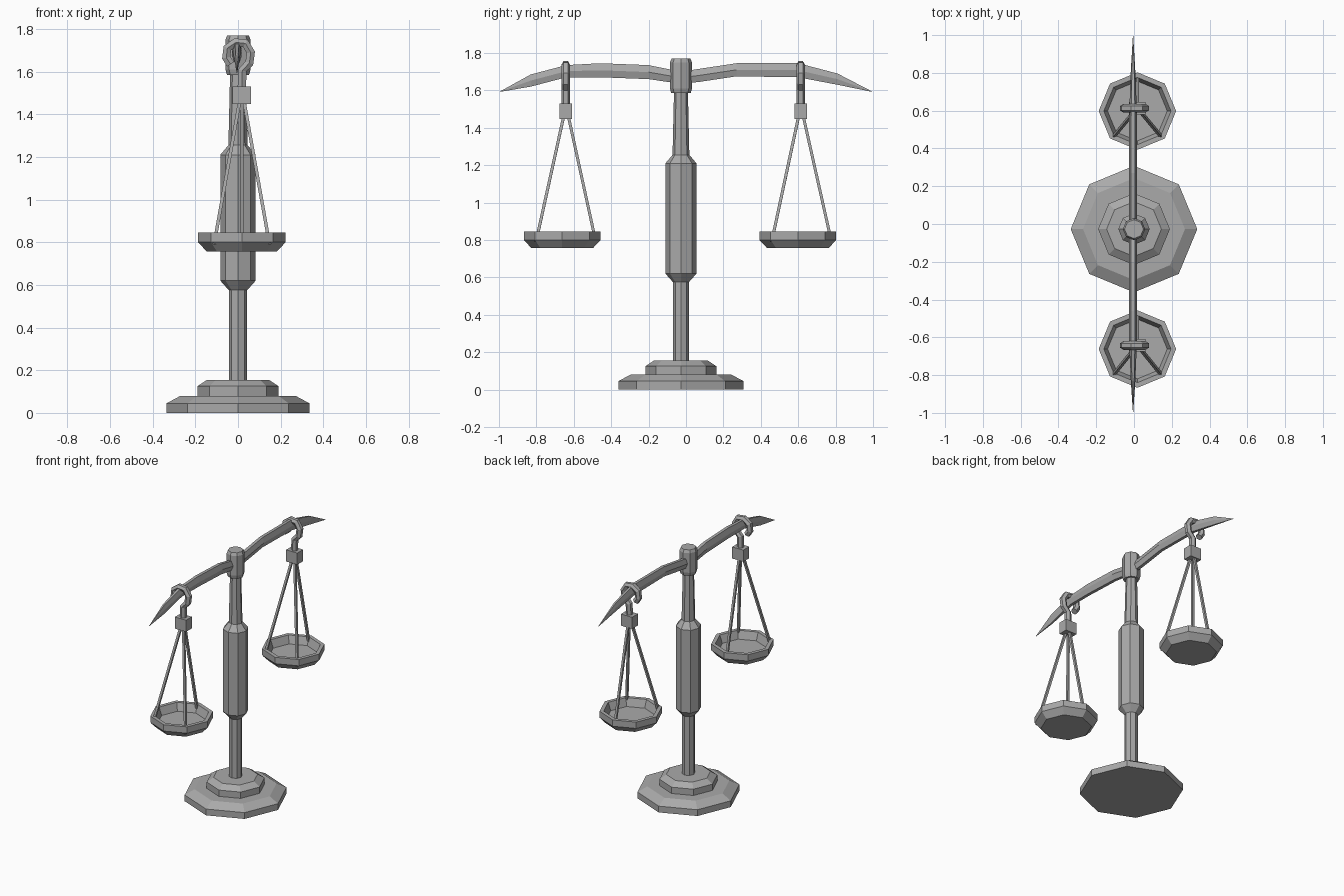
import bpy, bmesh, math
from mathutils import Vector

cube = bpy.data.objects.get("Cube")
if cube:
    bpy.data.objects.remove(cube)

metal = bpy.data.materials.new("grey_metal")
metal.use_nodes = True
GREY = (0.4, 0.4, 0.4, 1)
metal.diffuse_color = GREY
metal.node_tree.nodes["Principled BSDF"].inputs["Base Color"].default_value = GREY


def loft(name, rings):
    """Skin a list of equal-length point rings and cap both ends."""
    bm = bmesh.new()
    loops = [[bm.verts.new(p) for p in ring] for ring in rings]
    n = len(loops[0])
    for a, b in zip(loops, loops[1:]):
        for i in range(n):
            j = (i + 1) % n
            bm.faces.new((a[i], a[j], b[j], b[i]))
    bm.faces.new(loops[0])
    bm.faces.new(loops[-1])
    bmesh.ops.recalc_face_normals(bm, faces=bm.faces)
    mesh = bpy.data.meshes.new(name)
    bm.to_mesh(mesh)
    bm.free()
    mesh.materials.append(metal)
    obj = bpy.data.objects.new(name, mesh)
    bpy.context.collection.objects.link(obj)
    return obj


def turned(name, profile, x, y, sides=8):
    """Lathe a (radius, height) profile around a vertical axis."""
    turn = math.tau / sides
    return loft(name, [[(x + r * math.cos(i * turn), y + r * math.sin(i * turn), z)
                        for i in range(sides)] for r, z in profile])


def tube(name, path, radius, sides, up=Vector((0, 1, 0))):
    """Sweep a regular polygon along a path of points."""
    path = [Vector(p) for p in path]
    rings = []
    for i, p in enumerate(path):
        along = (path[min(i + 1, len(path) - 1)] - path[max(i - 1, 0)]).normalized()
        side = along.cross(up).normalized()
        over = side.cross(along)
        rings.append([p + radius * (side * math.cos(a) + over * math.sin(a))
                      for a in (math.tau * (k + 0.5) / sides for k in range(sides))])
    return loft(name, rings)


# Stand: two bevelled octagonal steps, column with thick grip, and head
AXIS_Y = -0.027
turned("base_step", [(0.335, 0), (0.335, 0.045), (0.27, 0.08)], 0, AXIS_Y)
turned("upper_step", [(0.19, 0.07), (0.19, 0.125), (0.145, 0.155)], 0, AXIS_Y)
turned("column", [(0.043, 0.15), (0.043, 0.575), (0.083, 0.62), (0.083, 1.21),
                  (0.045, 1.255), (0.037, 1.6)], 0, AXIS_Y)
turned("column_head", [(0.052, 1.585), (0.059, 1.61), (0.059, 1.75), (0.05, 1.77)],
       0, AXIS_Y)

# Balance beam: hexagonal section, (y, bottom, top, half width) stations
stations = [(-0.995, 1.592, 1.594, 0.001), (-0.83, 1.62, 1.685, 0.012),
            (-0.64, 1.67, 1.735, 0.02), (-0.46, 1.67, 1.745, 0.022),
            (-0.2, 1.66, 1.735, 0.022), (AXIS_Y, 1.635, 1.7, 0.022),
            (0.07, 1.645, 1.715, 0.022), (0.27, 1.675, 1.745, 0.022),
            (0.6, 1.67, 1.745, 0.02), (0.81, 1.63, 1.69, 0.012),
            (0.995, 1.592, 1.594, 0.001)]
beam_rings = []
for y, low, high, w in stations:
    mid = (low + high) / 2
    beam_rings.append([Vector((x - 0.005, y, z)) for x, z in (
        (w, mid), (w / 2, high), (-w / 2, high), (-w, mid), (-w / 2, low), (w / 2, low))])
loft("balance_beam", beam_rings)

# Hanging sets: hook, block, three rods and a dished pan at each end
HX = 0.018
HOOK = [(-0.035, 1.635), (-0.055, 1.665), (-0.05, 1.71), (-0.01, 1.737),
        (0.035, 1.732), (0.06, 1.69), (0.053, 1.64), (0.02, 1.605), (HX, 1.51)]
for end, hook_y, pan_y in (("front", -0.643, -0.662), ("back", 0.613, 0.598)):
    tube(end + "_hook", [(x, hook_y, z) for x, z in HOOK], 0.023, 6)

    block = turned(end + "_block", [(0.044 * math.sqrt(2), 1.447),
                                    (0.044 * math.sqrt(2), 1.53)], 0, 0, 4)
    block.rotation_euler.z = math.pi / 4
    block.scale.y = 1.0
    block.location = (HX, hook_y, 0)
    for v in block.data.vertices:
        x, y = v.co.x, v.co.y
        # square corners brought to the axes, then narrowed along the beam
        v.co.x, v.co.y = (x - y) / math.sqrt(2), (x + y) / math.sqrt(2) * 0.75
    block.rotation_euler.z = 0

    for i, (dx, dy) in enumerate(((-0.13, -0.14), (0.13, -0.14), (0, 0.18))):
        tube(f"{end}_rod_{i + 1}", [(HX + dx * 0.08, hook_y + dy * 0.08, 1.46),
                                    (HX + dx, pan_y + dy, 0.79)], 0.011, 4)

    turned(end + "_pan", [(0.165, 0.757), (0.205, 0.8), (0.205, 0.845),
                          (0.178, 0.845), (0.158, 0.79)], HX, pan_y)
